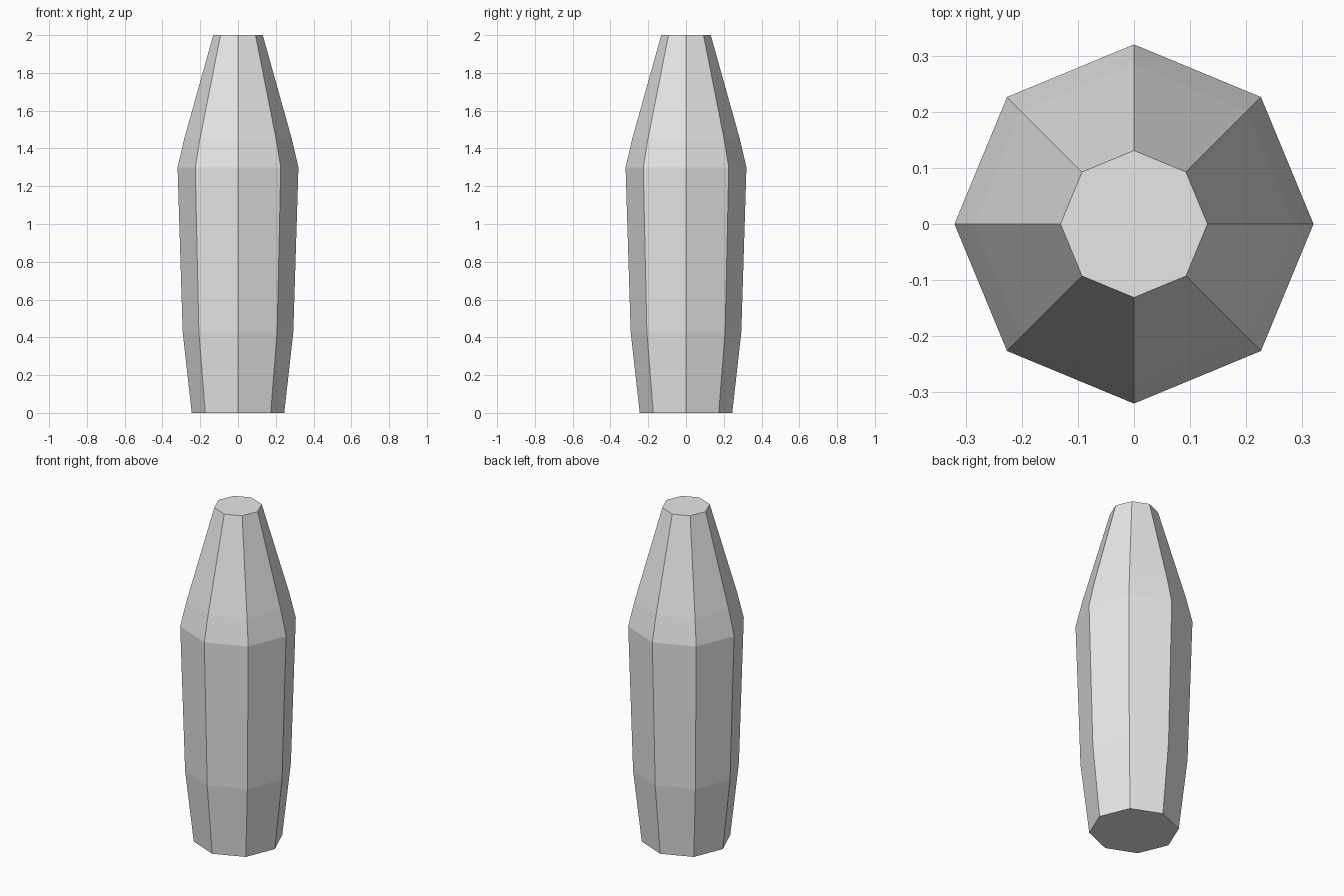
import bpy
import bmesh
from math import cos, sin, tau

cube = bpy.data.objects.get("Cube")
if cube:
    bpy.data.objects.remove(cube, do_unlink=True)

SIDES = 8
# Radius and height of each ring, from the base up
PROFILE = [(0.245, 0), (0.293, 0.43), (0.32, 1.3), (0.285, 1.45), (0.131, 2)]

# Plain grey material
grey = bpy.data.materials.new("light_grey")
grey.use_nodes = True
colour = (0.8, 0.8, 0.8, 1)
grey.diffuse_color = colour
grey.node_tree.nodes["Principled BSDF"].inputs["Base Color"].default_value = colour

# Faceted tapered body: stacked octagonal rings with flat caps
bm = bmesh.new()
rings = [
    [bm.verts.new((r * cos(tau * i / SIDES), r * sin(tau * i / SIDES), z))
     for i in range(SIDES)]
    for r, z in PROFILE
]
for low, high in zip(rings, rings[1:]):
    for i in range(SIDES):
        j = (i + 1) % SIDES
        bm.faces.new((low[i], low[j], high[j], high[i]))
bm.faces.new(rings[0][::-1])
bm.faces.new(rings[-1])

mesh = bpy.data.meshes.new("tapered_body")
bm.to_mesh(mesh)
bm.free()
mesh.materials.append(grey)
body = bpy.data.objects.new("tapered_body", mesh)
bpy.context.collection.objects.link(body)
